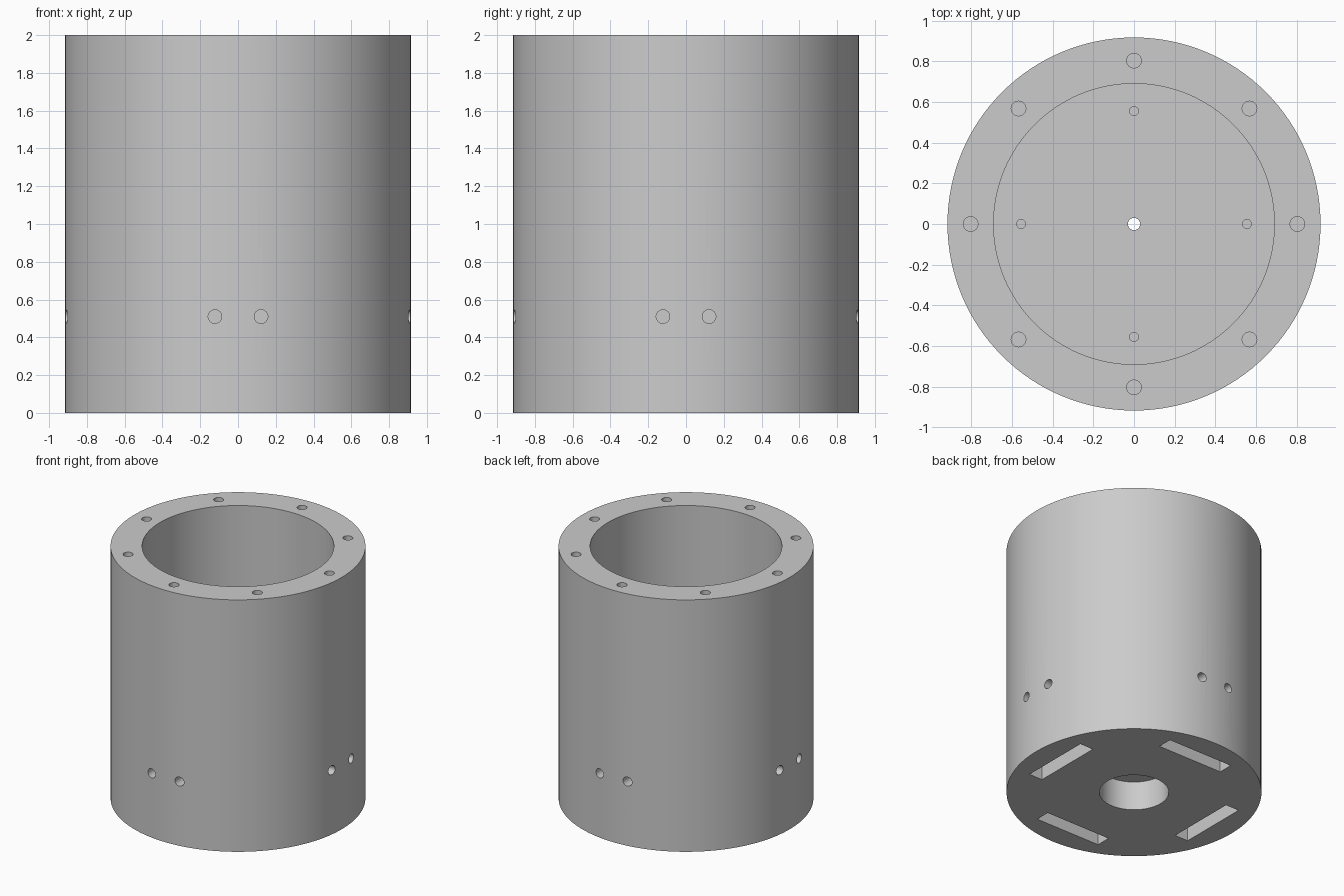
import bpy
import math
from mathutils import Matrix, Vector

cube = bpy.data.objects.get("Cube")
if cube:
    bpy.data.objects.remove(cube, do_unlink=True)

HEIGHT, OUTER, BORE, FLOOR = 2.0, 0.917, 0.69, 0.72

grey = bpy.data.materials.new("plain grey")
grey.use_nodes = True
colour = (0.6, 0.6, 0.6, 1)
grey.diffuse_color = colour
grey.node_tree.nodes["Principled BSDF"].inputs["Base Color"].default_value = colour


def cylinder(name, radius, start, end, sides=32):
    """Cylinder running between two points."""
    start, end = Vector(start), Vector(end)
    axis = end - start
    bpy.ops.mesh.primitive_cylinder_add(vertices=sides, radius=radius, depth=axis.length)
    ob = bpy.context.object
    ob.name = name
    turn = axis.to_track_quat('Z', 'Y').to_matrix().to_4x4()
    ob.data.transform(Matrix.Translation((start + end) / 2) @ turn)
    ob.data.materials.append(grey)
    return ob


def box(name, size, centre):
    bpy.ops.mesh.primitive_cube_add(size=1)
    ob = bpy.context.object
    ob.name = name
    ob.data.transform(Matrix.Translation(centre) @ Matrix.Diagonal((*size, 1)))
    ob.data.materials.append(grey)
    return ob


# Solid body
body = cylinder("cylindrical_housing", OUTER, (0, 0, 0), (0, 0, HEIGHT), 128)

# Main bore, shaft hole and bottom recess
cutters = [
    cylinder("bore_cutter", BORE, (0, 0, FLOOR), (0, 0, HEIGHT + 0.1), 128),
    cylinder("shaft_cutter", 0.03, (0, 0, 0.1), (0, 0, FLOOR + 0.1)),
    cylinder("recess_cutter", 0.25, (0, 0, -0.1), (0, 0, 0.23), 64),
]

# Screw holes around the top rim
for i in range(8):
    a = i * math.pi / 4
    x, y = 0.803 * math.cos(a), 0.803 * math.sin(a)
    cutters.append(cylinder("rim_hole_cutter", 0.036, (x, y, 1.7), (x, y, HEIGHT + 0.1)))

# On each quarter: floor hole, bottom slot and a pair of side holes
for i in range(4):
    group = [
        cylinder("floor_hole_cutter", 0.022, (0.555, 0, 0.5), (0.555, 0, FLOOR + 0.1)),
        box("slot_cutter", (0.117, 0.57, 0.7), (0.684, 0, 0.25)),
    ]
    for y in (-0.122, 0.122):
        group.append(cylinder("side_hole_cutter", 0.036, (0.6, y, 0.51), (1, y, 0.51)))
    for ob in group:
        ob.data.transform(Matrix.Rotation(i * math.pi / 2, 4, 'Z'))
    cutters += group

# Cut everything out of the body
for cutter in cutters:
    mod = body.modifiers.new(cutter.name, 'BOOLEAN')
    mod.operation = 'DIFFERENCE'
    mod.solver = 'EXACT'
    mod.object = cutter
bpy.ops.object.select_all(action='DESELECT')
body.select_set(True)
bpy.context.view_layer.objects.active = body
for mod in list(body.modifiers):
    bpy.ops.object.modifier_apply(modifier=mod.name)
for cutter in cutters:
    bpy.data.objects.remove(cutter, do_unlink=True)

bpy.ops.object.shade_smooth_by_angle(angle=math.radians(30))
